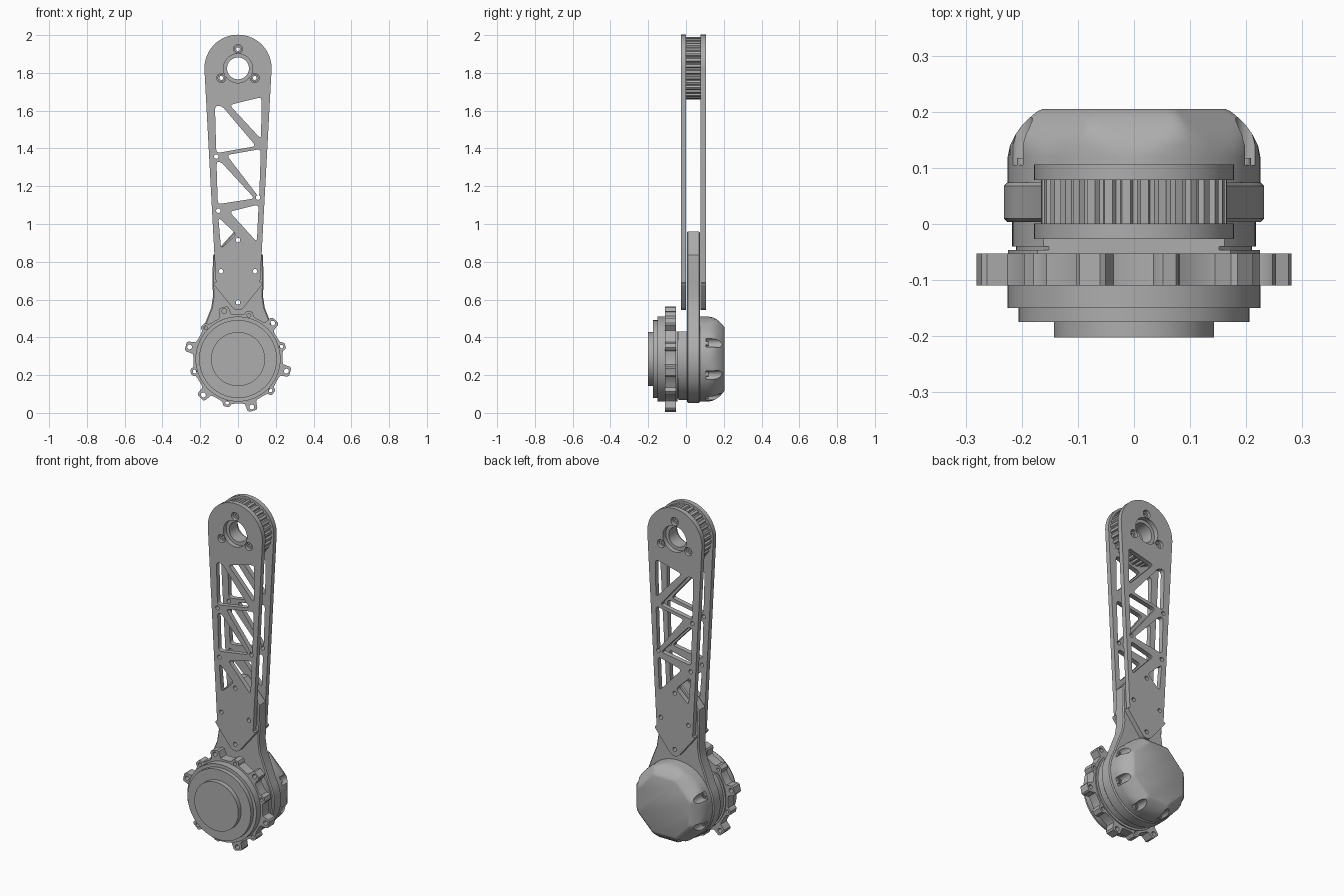
import bpy, bmesh, math
from math import sin, cos, pi, radians
from mathutils import Vector

if "Cube" in bpy.data.objects:
    bpy.data.objects.remove(bpy.data.objects["Cube"])

grey = bpy.data.materials.new("machined grey")
grey.use_nodes = True
grey.diffuse_color = (0.42, 0.42, 0.42, 1)
grey.node_tree.nodes["Principled BSDF"].inputs["Base Color"].default_value = (0.42, 0.42, 0.42, 1)

HUB = 0.285     # height of the motor axis
TIP = 1.824     # height of the pulley axis


def circle(r, x=0, z=0, n=24):
    return [(x + r * cos(2 * pi * i / n), z + r * sin(2 * pi * i / n)) for i in range(n)]


def polar(r, a, z=0):
    return (r * cos(a), z + r * sin(a))


def rounded(points, r, steps=5):
    """Round every corner of a polygon."""
    out = []
    for i, p in enumerate(points):
        p = Vector(p)
        a, b = Vector(points[i - 1]) - p, Vector(points[(i + 1) % len(points)]) - p
        s, e = (p + v.normalized() * min(r, v.length * 0.45) for v in (a, b))
        for k in range(steps + 1):
            t = k / steps
            out.append(tuple(s * (1 - t) ** 2 + p * 2 * t * (1 - t) + e * t * t))
    return out


def finish(name, mesh, angle=30):
    ob = bpy.data.objects.new(name, mesh)
    bpy.context.scene.collection.objects.link(ob)
    mesh.materials.clear()
    mesh.materials.append(grey)
    for p in mesh.polygons:
        p.material_index = 0
    bpy.ops.object.select_all(action='DESELECT')
    ob.select_set(True)
    bpy.context.view_layer.objects.active = ob
    bpy.ops.object.shade_smooth_by_angle(angle=radians(angle))
    return ob


def slab(name, y0, y1, outline, holes=(), chamfer=0):
    """Flat part in the XZ plane, from y0 to y1, with through holes."""
    cu = bpy.data.curves.new(name, 'CURVE')
    cu.dimensions, cu.fill_mode = '2D', 'BOTH'
    cu.extrude = (y1 - y0) / 2 - chamfer
    cu.bevel_depth, cu.offset, cu.bevel_resolution = chamfer, -chamfer, 0
    for loop in [outline, *holes]:
        sp = cu.splines.new('POLY')
        sp.points.add(len(loop) - 1)
        for pt, (x, z) in zip(sp.points, loop):
            pt.co = (x, z, 0, 1)
        sp.use_cyclic_u = True
    tmp = bpy.data.objects.new(name + " curve", cu)
    bpy.context.scene.collection.objects.link(tmp)
    dg = bpy.context.evaluated_depsgraph_get()
    me = bpy.data.meshes.new_from_object(tmp.evaluated_get(dg))
    bpy.data.objects.remove(tmp)
    bpy.data.curves.remove(cu)
    bm = bmesh.new()
    bm.from_mesh(me)
    bmesh.ops.remove_doubles(bm, verts=bm.verts, dist=1e-5)
    for v in bm.verts:
        v.co = (v.co.x, (y0 + y1) / 2 - v.co.z, v.co.y)
    bmesh.ops.recalc_face_normals(bm, faces=bm.faces)
    bm.to_mesh(me)
    bm.free()
    me.name = name
    return finish(name, me)


# Side plates with truss windows
bolts = [polar(0.102, radians(a), TIP) for a in (90, 210, 330)]
joints = [(0, 0.915), (-0.09, 0.75), (0.09, 0.75), (0, 0.585)]
windows = [
    [(-0.045, 1.63), (0.125, 1.672), (0.122, 1.45)],
    [(-0.122, 1.625), (-0.085, 1.625), (0.095, 1.412), (-0.115, 1.375)],
    [(-0.06, 1.365), (0.121, 1.397), (0.112, 1.14)],
    [(-0.114, 1.328), (-0.09, 1.328), (0.088, 1.135), (-0.107, 1.105)],
    [(-0.045, 1.065), (0.109, 1.103), (0.1, 0.905)],
    [(-0.104, 1.035), (-0.008, 0.945), (-0.09, 0.87)],
]
plate = [polar(0.178, pi * i / 32, TIP) for i in range(33)]
plate += rounded([(-0.137, 0.69), (-0.02, 0.545), (0.02, 0.545), (0.137, 0.69)], 0.02)
plate_holes = [rounded(w, 0.022) for w in windows] + [circle(0.077, 0, TIP, 40)]
plate_holes += [circle(0.024, *b) for b in bolts]
plate_holes += [circle(0.012, x, z, 16) for x, z in
                joints + [(-0.115, 1.357), (-0.104, 1.07), (0.106, 1.14)]]
slab("front_plate", -0.027, 0.001, plate, plate_holes)
slab("back_plate", 0.078, 0.106, plate, plate_holes)

# Toothed pulley between the plates, with socket bolts
teeth = 32
pulley = []
for i in range(teeth):
    for r, f in ((0.156, 0.05), (0.166, 0.2), (0.166, 0.65), (0.156, 0.8)):
        pulley.append(polar(r, 2 * pi * (i + f) / teeth, TIP))
slab("pulley", 0.001, 0.078, pulley,
     [circle(0.058, 0, TIP, 40)] + [circle(0.011, *b, 6) for b in bolts])
for i, b in enumerate(bolts):
    for side, y in (("front", -0.012), ("back", 0.078)):
        slab(f"{side}_bolt_{i + 1}", y, y + 0.013, circle(0.02, *b), [circle(0.011, *b, 6)])

# Bracket: ring around the motor, flared neck and pointed top
half = [(0.168, 0.49), (0.142, 0.555), (0.132, 0.62), (0.136, 0.69), (0.132, 0.835), (0.02, 0.96)]
bracket = [polar(0.232, radians(150 + 240 * i / 48), HUB) for i in range(49)]
bracket += half + [(-x, z) for x, z in reversed(half)]
slab("bracket", 0.004, 0.074, bracket, [circle(0.012, x, z, 16) for x, z in joints], 0.006)


# Motor adapter discs, cut flat on top to clear the plates
def cut_disc(r):
    start = math.asin(0.145 / r)
    return [polar(r, pi - start + (pi + 2 * start) * i / 56, HUB) for i in range(57)]


slab("adapter_disc", -0.04, 0.005, cut_disc(0.217))
slab("adapter_neck", -0.046, -0.04, cut_disc(0.21))
slab("adapter_flange", -0.053, -0.046, cut_disc(0.225))

# Mounting ring with alternating large and small drilled lugs
ring, ring_holes = [], []
for k in range(12):
    a = radians(16 + 30 * k)
    big = k % 2
    top, w = (0.285, 0.027) if big else (0.26, 0.02)
    for r, t in ((0.233, -0.042), (0.24, -w - 0.004), (top - 0.008, -w), (top, -w + 0.008),
                 (top, w - 0.008), (top - 0.008, w), (0.24, w + 0.004), (0.233, 0.042)):
        ring.append((r * cos(a) - t * sin(a), HUB + r * sin(a) + t * cos(a)))
    ring_holes.append(circle(0.013 if big else 0.01, *polar(top - 0.021, a, HUB), 16))
slab("lug_ring", -0.11, -0.053, ring, ring_holes)

# Stepped front discs
for name, y0, y1, r in (("front_disc", -0.15, -0.11, 0.225),
                        ("front_step", -0.175, -0.15, 0.206),
                        ("front_boss", -0.202, -0.175, 0.143)):
    slab(name, y0, y1, circle(r, 0, HUB, 72))

# Back cover: round base blending into an eight-sided dome
levels = [(0.073, 0.225, 0.26), (0.12, 0.225, 0.228), (0.14, 0.225, 0.221), (0.16, 0.222, 0.211),
          (0.178, 0.214, 0.198), (0.193, 0.2, 0.182), (0.201, 0.188, 0.172), (0.205, 0.178, 0.163)]
bm = bmesh.new()
rings = []
for y, r, flat in levels:
    row = []
    for i in range(96):
        a = 2 * pi * i / 96
        local = (a + pi / 8) % (pi / 4) - pi / 8
        x, z = polar(min(r, flat / cos(local)), a, HUB)
        row.append(bm.verts.new((x, y, z)))
    rings.append(row)
for lo, hi in zip(rings, rings[1:]):
    for i in range(96):
        bm.faces.new((lo[i - 1], lo[i], hi[i], hi[i - 1]))
bm.faces.new(rings[0])
bm.faces.new(rings[-1])
bmesh.ops.recalc_face_normals(bm, faces=bm.faces)
me = bpy.data.meshes.new("back_cover")
bm.to_mesh(me)
bm.free()
cover = finish("back_cover", me)

# Screw pockets around the cover, none at the top
for k in range(8):
    if k in (1, 2):
        continue
    x, z = polar(0.222, pi / 8 + k * pi / 4, HUB)
    cutter = slab("pocket_cutter", 0.105, 0.25, circle(0.024, x, z))
    cutter.hide_render = True
    mod = cover.modifiers.new("pocket", 'BOOLEAN')
    mod.operation, mod.solver, mod.object = 'DIFFERENCE', 'EXACT', cutter
    bpy.context.view_layer.objects.active = cover
    bpy.ops.object.modifier_apply(modifier=mod.name)
    bpy.data.objects.remove(cutter)
    x, z = polar(0.213, pi / 8 + k * pi / 4, HUB)
    slab(f"cover_screw_{k + 1}", 0.1, 0.118, circle(0.012, x, z, 16), [circle(0.006, x, z, 6)])
bpy.ops.object.select_all(action='DESELECT')
cover.select_set(True)
bpy.context.view_layer.objects.active = cover
bpy.ops.object.shade_smooth_by_angle(angle=radians(30))
